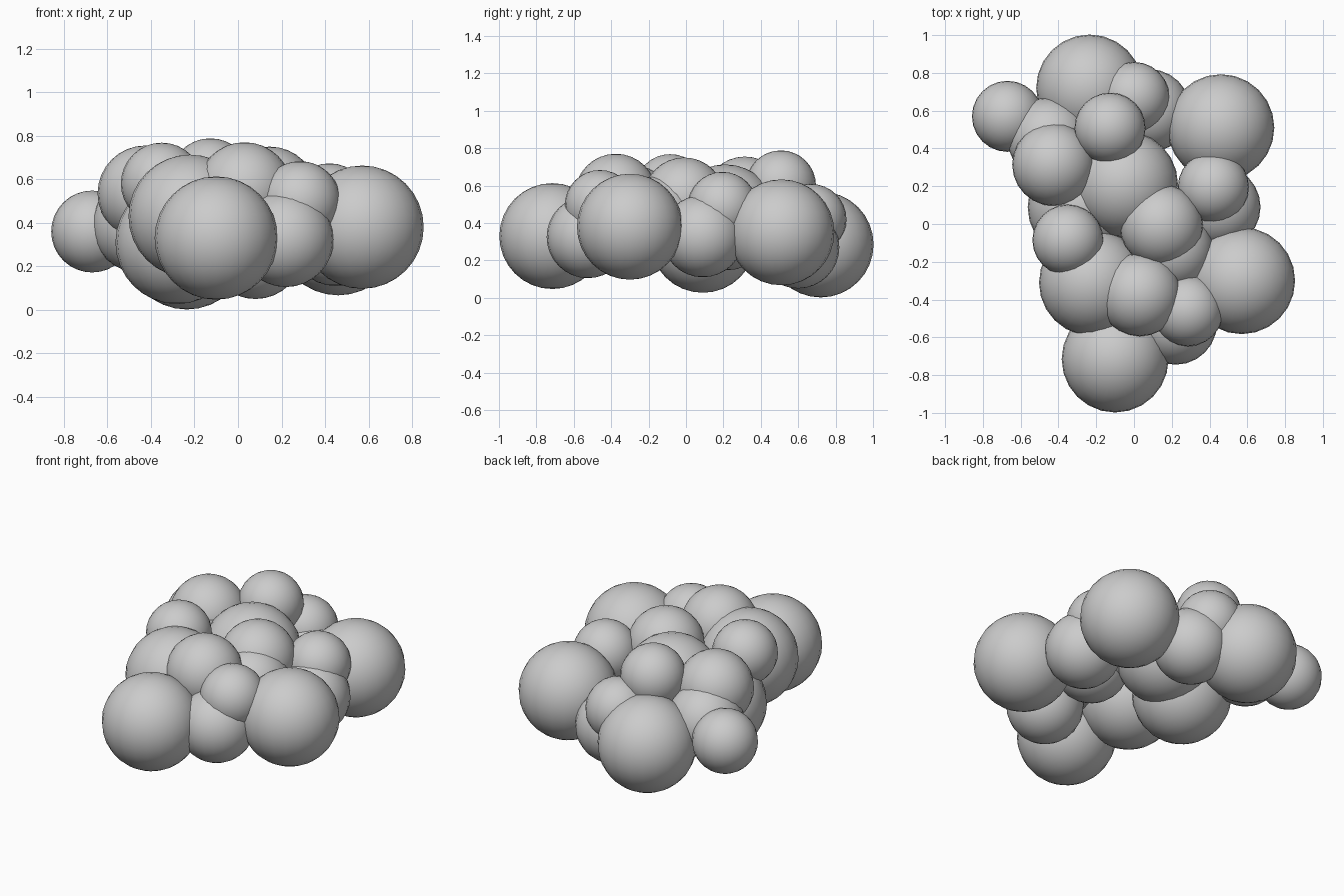
import bpy

# Lumpy cloud: overlapping smooth spheres in three sizes, as (x, y, z) centres
PUFFS = {
    "large_puff": (0.283, [
        (-0.10, -0.715, 0.33), (0.57, -0.30, 0.38), (0.46, 0.51, 0.35),
        (-0.235, 0.72, 0.285), (-0.28, 0.09, 0.31), (-0.22, -0.31, 0.43),
        (-0.05, 0.21, 0.43)]),
    "medium_puff": (0.22, [
        (0.08, 0.60, 0.27), (-0.45, 0.45, 0.39), (-0.425, 0.315, 0.535),
        (0.145, -0.01, 0.53), (0.03, -0.375, 0.55), (0.22, -0.525, 0.325),
        (0.45, 0.09, 0.33), (0.20, -0.14, 0.43)]),
    "small_puff": (0.188, [
        (-0.67, 0.57, 0.36), (-0.127, 0.507, 0.60), (0.0, 0.67, 0.42),
        (-0.35, -0.085, 0.58), (0.42, 0.195, 0.485), (0.285, -0.46, 0.495)]),
}

for name, (radius, centres) in PUFFS.items():
    for i, centre in enumerate(centres, 1):
        bpy.ops.mesh.primitive_uv_sphere_add(
            segments=24, ring_count=16, radius=radius, location=centre)
        puff = bpy.context.object
        puff.name = f"{name}_{i}"
        bpy.ops.object.shade_smooth()
